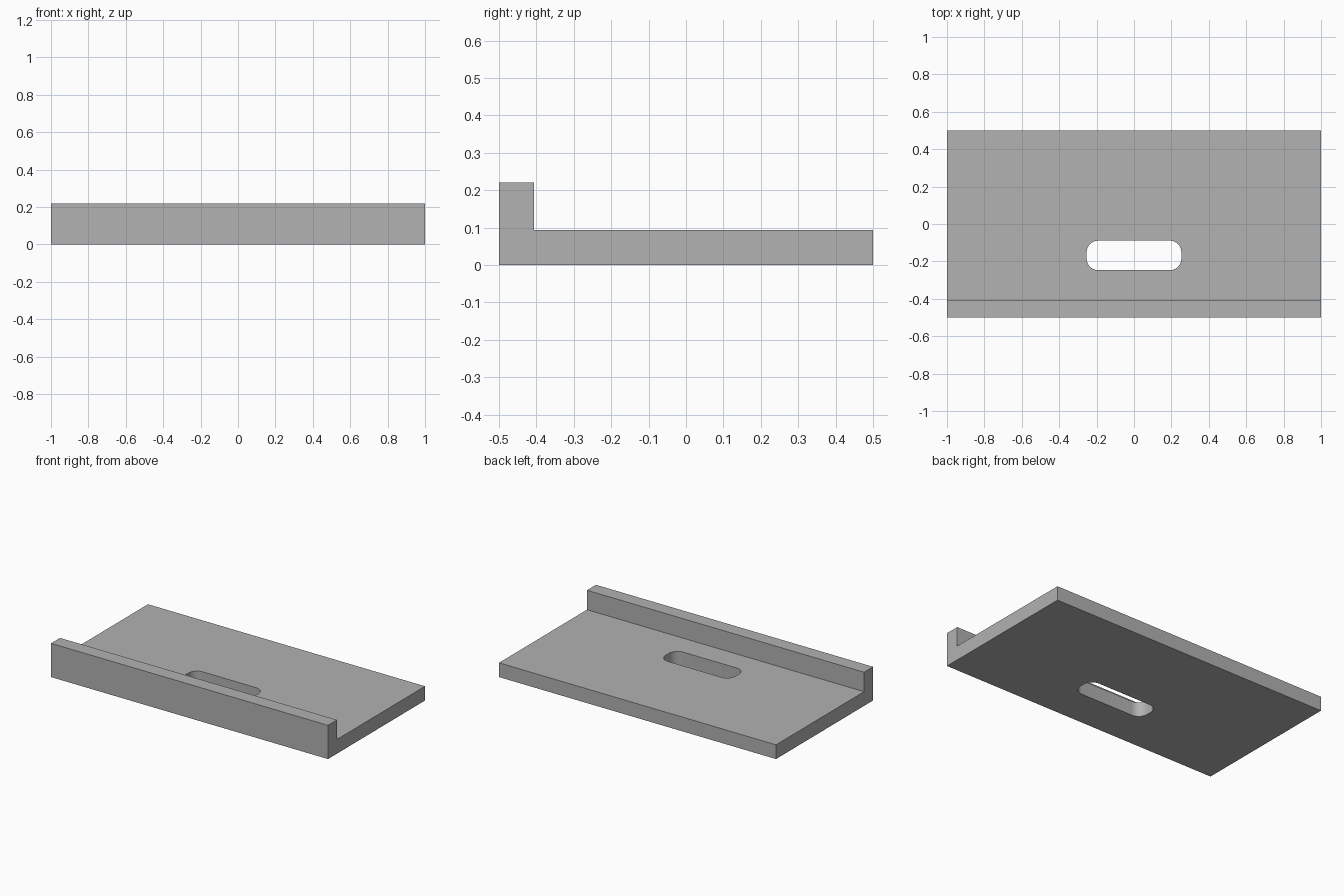
import bpy
import bmesh
from mathutils import Matrix

if "Cube" in bpy.data.objects:
    bpy.data.objects.remove(bpy.data.objects["Cube"], do_unlink=True)

# Single grey material
GREY = (0.445, 0.445, 0.445, 1.0)
grey = bpy.data.materials.new("plain grey")
grey.use_nodes = True
grey.diffuse_color = GREY
grey.node_tree.nodes["Principled BSDF"].inputs["Base Color"].default_value = GREY


def make_object(name, bm):
    bmesh.ops.recalc_face_normals(bm, faces=bm.faces)
    mesh = bpy.data.meshes.new(name)
    bm.to_mesh(mesh)
    bm.free()
    mesh.materials.append(grey)
    obj = bpy.data.objects.new(name, mesh)
    bpy.context.collection.objects.link(obj)
    return obj


# Base plate with raised front fence: L profile extruded along x
BASE_TOP, FENCE_TOP, FENCE_BACK = 0.093, 0.22, -0.407
profile = [(-0.5, 0), (0.5, 0), (0.5, BASE_TOP), (FENCE_BACK, BASE_TOP),
           (FENCE_BACK, FENCE_TOP), (-0.5, FENCE_TOP)]
bm = bmesh.new()
face = bm.faces.new([bm.verts.new((-1, y, z)) for y, z in profile])
ext = bmesh.ops.extrude_face_region(bm, geom=[face])
bmesh.ops.translate(bm, vec=(2, 0, 0),
                    verts=[v for v in ext["geom"] if isinstance(v, bmesh.types.BMVert)])
plate = make_object("fenced_base_plate", bm)

# Slot cutter: box with rounded upright edges
bm = bmesh.new()
bmesh.ops.create_cube(bm, size=1, matrix=Matrix.Translation((0, -0.168, 0.05))
                      @ Matrix.Diagonal((0.506, 0.158, 0.4, 1)))
uprights = [e for e in bm.edges if abs(e.verts[0].co.z - e.verts[1].co.z) > 0.1]
bmesh.ops.bevel(bm, geom=uprights, offset=0.062, offset_type='OFFSET',
                segments=10, profile=0.5, affect='EDGES')
cutter = make_object("slot_cutter", bm)
cutter.hide_render = True

# Cut the slot through the plate
cut = plate.modifiers.new("slot", 'BOOLEAN')
cut.operation = 'DIFFERENCE'
cut.solver = 'EXACT'
cut.object = cutter
bpy.ops.object.select_all(action='DESELECT')
plate.select_set(True)
bpy.context.view_layer.objects.active = plate
bpy.ops.object.modifier_apply(modifier=cut.name)
bpy.data.objects.remove(cutter, do_unlink=True)
bpy.ops.object.shade_smooth_by_angle()
